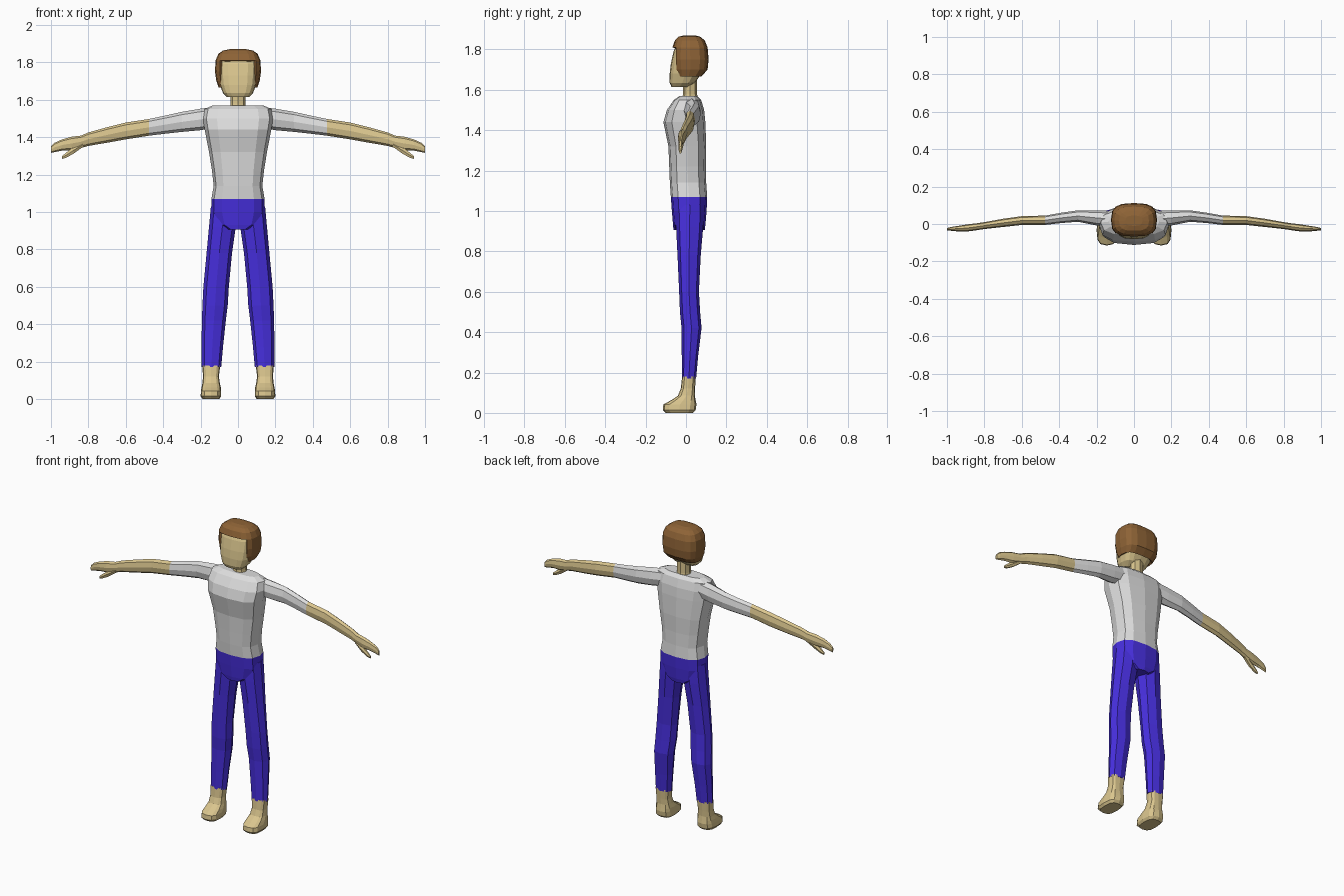
import bpy, bmesh, math


def material(name, rgb):
    m = bpy.data.materials.new(name)
    m.diffuse_color = (*rgb, 1)
    return m


SKIN = material("skin", (0.70, 0.56, 0.27))
SHIRT = material("light grey cloth", (0.72, 0.72, 0.72))
PANTS = material("blue cloth", (0.062, 0.028, 0.72))
HAIR = material("brown hair", (0.27, 0.125, 0.037))


def loft(name, mat, stations, axis="z", sides=8, power=2.5, mirror=False, drop=None, turn=0.0):
    """Skin rings along an axis; a station is (position, a0, a1, b0, b1)."""
    bm = bmesh.new()
    rings = []
    for p, a0, a1, b0, b1 in stations:
        ring = []
        for i in range(sides):
            t = 2 * math.pi * (i + turn) / sides
            c, s = math.cos(t), math.sin(t)
            a = (a0 + a1) / 2 + (a1 - a0) / 2 * math.copysign(abs(c) ** (2 / power), c)
            b = (b0 + b1) / 2 + (b1 - b0) / 2 * math.copysign(abs(s) ** (2 / power), s)
            ring.append(bm.verts.new((a, b, p) if axis == "z" else (p, a, b)))
        rings.append(ring)
    for r, q in zip(rings, rings[1:]):
        for i in range(sides):
            j = (i + 1) % sides
            bm.faces.new((r[i], r[j], q[j], q[i]))
    bm.faces.new(rings[0][::-1])
    bm.faces.new(rings[-1])
    bmesh.ops.recalc_face_normals(bm, faces=bm.faces)
    if drop:
        gone = [f for f in bm.faces if drop(f.calc_center_median())]
        bmesh.ops.delete(bm, geom=gone, context="FACES")
    me = bpy.data.meshes.new(name)
    bm.to_mesh(me)
    bm.free()
    me.materials.append(mat)
    ob = bpy.data.objects.new(name, me)
    bpy.context.collection.objects.link(ob)
    if mirror:
        ob.modifiers.new("other side", "MIRROR")
    return ob


def sym(*rows):
    """Rows (z, half width, y front, y back) centred on x = 0."""
    return [(z, -w, w, f, b) for z, w, f, b in rows]


# Head, neck and hair
loft("head", SKIN, sym(
    (1.615, 0.060, -0.072, 0.010), (1.635, 0.080, -0.081, 0.045),
    (1.68, 0.097, -0.081, 0.075), (1.73, 0.103, -0.075, 0.09),
    (1.79, 0.105, -0.062, 0.09), (1.83, 0.09, -0.045, 0.08)), sides=16, power=2.8)
loft("neck", SKIN, sym((1.54, 0.045, -0.02, 0.06), (1.58, 0.040, -0.015, 0.055),
                       (1.67, 0.040, -0.015, 0.055)), power=2.2)
hair = loft("hair", HAIR, sym(
    (1.665, 0.103, -0.05, 0.075), (1.70, 0.116, -0.064, 0.107),
    (1.75, 0.123, -0.069, 0.112), (1.81, 0.120, -0.067, 0.107),
    (1.845, 0.105, -0.055, 0.093), (1.863, 0.08, -0.036, 0.07),
    (1.87, 0.045, -0.01, 0.045)), sides=16, power=3,
    drop=lambda c: c.z < 1.67 or (c.z < 1.81 and c.y < -0.03 and abs(c.x) < 0.087))
thick = hair.modifiers.new("thickness", "SOLIDIFY")
thick.thickness = 0.014

# Shirt body
loft("shirt", SHIRT, sym(
    (1.07, 0.142, -0.075, 0.105), (1.14, 0.130, -0.080, 0.100),
    (1.22, 0.139, -0.083, 0.098), (1.32, 0.155, -0.087, 0.100),
    (1.44, 0.178, -0.112, 0.096), (1.50, 0.188, -0.095, 0.090),
    (1.55, 0.178, -0.060, 0.075), (1.57, 0.135, -0.030, 0.055)), sides=12, power=2.7)

# Sleeves, bare arms and hands
cuff = (0.475, -0.005, 0.045, 1.408, 1.497)
loft("sleeves", SHIRT, [
    (0.13, -0.015, 0.07, 1.45, 1.56), (0.20, -0.008, 0.073, 1.437, 1.552),
    (0.30, 0.012, 0.073, 1.428, 1.535), (0.39, 0.005, 0.06, 1.418, 1.515), cuff],
    axis="x", power=2.1, mirror=True)
loft("arms", SKIN, [
    cuff, (0.60, -0.005, 0.042, 1.388, 1.478), (0.70, -0.016, 0.028, 1.370, 1.453),
    (0.80, -0.027, 0.010, 1.353, 1.425), (0.84, -0.033, 0.004, 1.342, 1.408),
    (0.89, -0.040, -0.002, 1.330, 1.402), (0.94, -0.040, -0.010, 1.328, 1.388),
    (0.98, -0.036, -0.016, 1.320, 1.370), (1.00, -0.034, -0.022, 1.316, 1.350)],
    axis="x", power=2.1, mirror=True)
loft("thumbs", SKIN, [
    (0.83, -0.030, 0.000, 1.345, 1.375), (0.88, -0.038, -0.012, 1.308, 1.350),
    (0.92, -0.037, -0.018, 1.287, 1.318), (0.94, -0.033, -0.023, 1.283, 1.300)],
    axis="x", sides=6, power=2, mirror=True)

# Hips and trouser legs
loft("hips", PANTS, sym(
    (0.905, 0.060, -0.062, 0.093), (0.93, 0.120, -0.064, 0.096),
    (1.00, 0.143, -0.070, 0.102), (1.07, 0.142, -0.075, 0.105)), sides=12, power=2.7)
loft("trouser_legs", PANTS, [
    (0.17, 0.090, 0.194, -0.021, 0.050), (0.28, 0.080, 0.195, -0.021, 0.060),
    (0.42, 0.065, 0.193, -0.022, 0.077), (0.50, 0.055, 0.190, -0.030, 0.070),
    (0.60, 0.049, 0.185, -0.034, 0.064), (0.78, 0.032, 0.168, -0.042, 0.073),
    (0.92, 0.012, 0.155, -0.049, 0.085), (1.03, 0.010, 0.145, -0.050, 0.088)],
    power=2.3, mirror=True)

# Bare feet with low, forward-reaching toes
loft("feet", SKIN, [
    (0.0, 0.100, 0.190, -0.100, 0.035), (0.015, 0.090, 0.200, -0.115, 0.048),
    (0.042, 0.090, 0.198, -0.112, 0.052), (0.062, 0.092, 0.195, -0.075, 0.048),
    (0.085, 0.097, 0.190, -0.040, 0.044), (0.12, 0.102, 0.187, -0.026, 0.045),
    (0.18, 0.095, 0.191, -0.019, 0.048)], sides=12, power=3, mirror=True)
